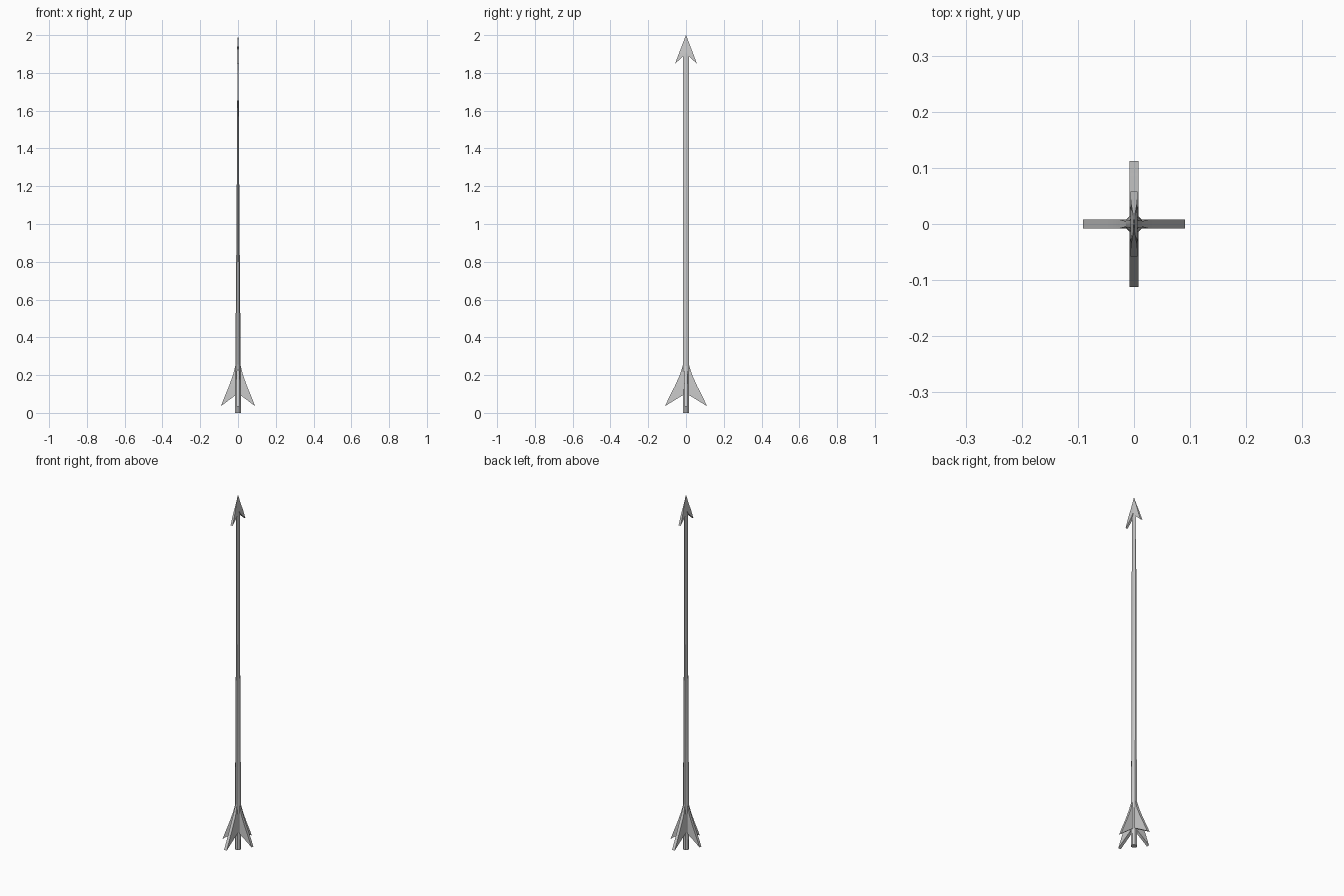
import bpy, bmesh, math

if "Cube" in bpy.data.objects:
    bpy.data.objects.remove(bpy.data.objects["Cube"])


def finish(name, bm, smooth=True):
    bmesh.ops.remove_doubles(bm, verts=bm.verts, dist=1e-5)
    bmesh.ops.recalc_face_normals(bm, faces=bm.faces)
    mesh = bpy.data.meshes.new(name)
    bm.to_mesh(mesh)
    bm.free()
    ob = bpy.data.objects.new(name, mesh)
    bpy.context.collection.objects.link(ob)
    if smooth:
        bpy.context.view_layer.objects.active = ob
        ob.select_set(True)
        bpy.ops.object.shade_smooth_by_angle(angle=math.radians(40))
        ob.select_set(False)
    return ob


def blade(name, rungs, angle, stretch=1.0):
    """Flat blade made of rungs; each rung is (inner r, z, half thickness), (outer ...)."""
    bm = bmesh.new()
    loops = []
    for (r0, z0, t0), (r1, z1, t1) in rungs:
        loop = []
        for r, z, t in ((r0, z0, t0), (r1, z1, t1), (r1, z1, -t1), (r0, z0, -t0)):
            r *= stretch
            loop.append(bm.verts.new((r * math.cos(angle) - t * math.sin(angle),
                                      r * math.sin(angle) + t * math.cos(angle), z)))
        loops.append(loop)
    for a, b in zip(loops, loops[1:]):
        for i in range(4):
            j = (i + 1) % 4
            bm.faces.new((a[i], a[j], b[j], b[i]))
    bm.faces.new(loops[0])
    bm.faces.new(loops[-1][::-1])
    return finish(name, bm)


# Shaft: eight sides, constant depth, thinning in x towards the head
bm = bmesh.new()
rings = []
for z, rx in ((0, .017), (.25, .0155), (1.0, .0085), (1.7, .004), (1.91, .003)):
    rings.append([bm.verts.new((rx * math.cos(a), .0165 * math.sin(a), z))
                  for a in [math.pi / 8 + k * math.pi / 4 for k in range(8)]])
for a, b in zip(rings, rings[1:]):
    for i in range(8):
        j = (i + 1) % 8
        bm.faces.new((a[i], a[j], b[j], b[i]))
bm.faces.new(rings[0][::-1])
bm.faces.new(rings[-1])
finish("shaft", bm)

# Four swept fins at the tail, the side pair a little narrower
T = .008
fin = [((0, .26, .004), (.014, .26, .004)),
       ((0, .20, T), (.033, .20, T)),
       ((0, .14, T), (.060, .14, T)),
       ((.014, .095, T), (.088, .085, T)),
       ((.062, .066, T), (.112, .035, T))]
for k in range(4):
    blade(f"fin_{k + 1}", fin, k * math.pi / 2, .81 if k % 2 == 0 else 1.0)

# Barbed arrowhead, two mirrored halves in the y-z plane
head = [((0, 2.0, .0008), (.0008, 1.999, .0008)),
        ((0, 1.95, .003), (.0195, 1.95, .002)),
        ((0, 1.91, .0065), (.035, 1.91, .005)),
        ((.014, 1.89, .0065), (.046, 1.88, .006)),
        ((.040, 1.865, .006), (.0575, 1.85, .006))]
for side, ang in (("right", math.pi / 2), ("left", -math.pi / 2)):
    blade(f"head_{side}", head, ang)
